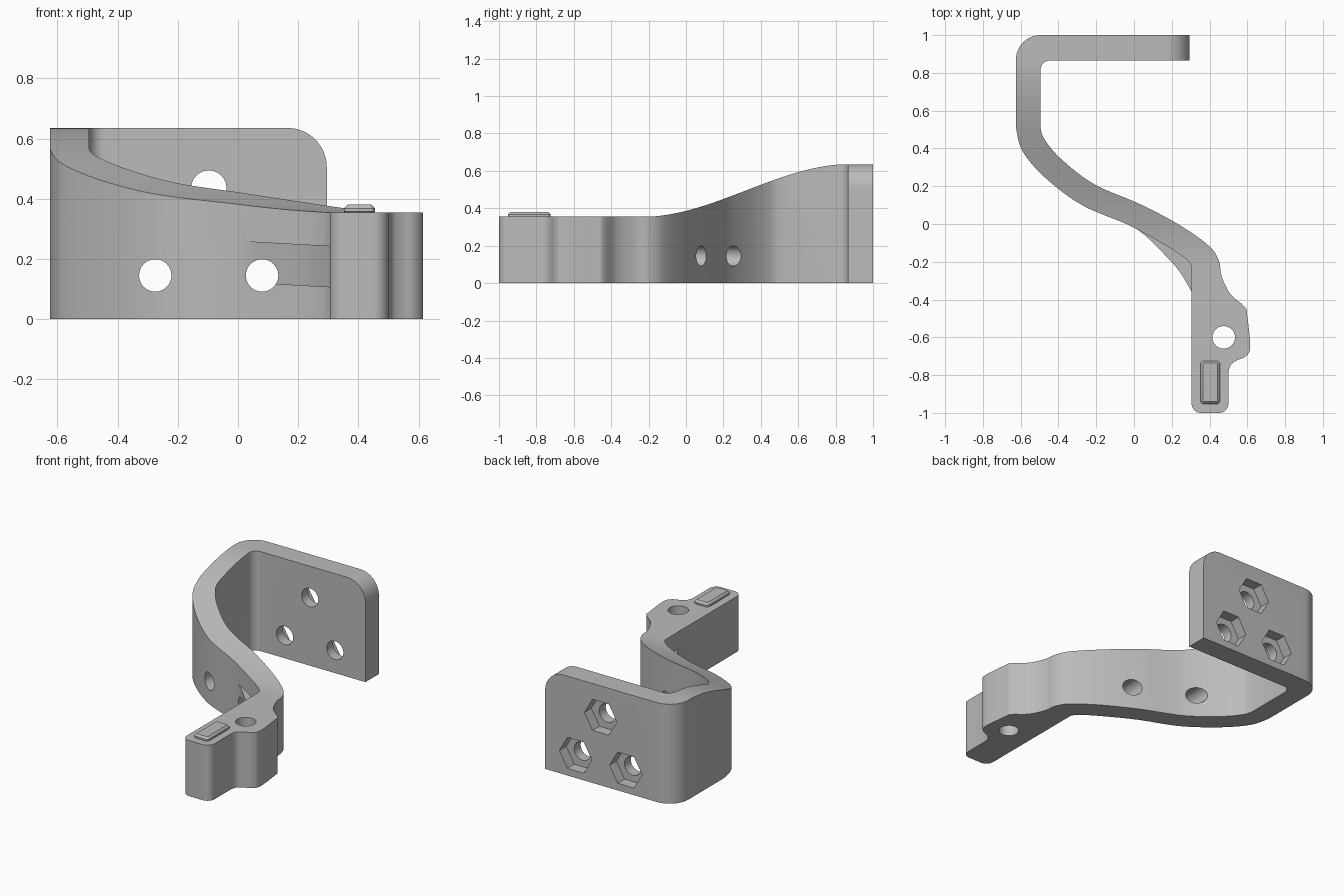
import bpy, bmesh
from math import cos, sin, radians
from mathutils import Vector

if "Cube" in bpy.data.objects:
    bpy.data.objects.remove(bpy.data.objects["Cube"])

grey = bpy.data.materials.new("plain grey")
grey.use_nodes = True
colour = (0.5, 0.5, 0.5, 1)
grey.diffuse_color = colour
grey.node_tree.nodes["Principled BSDF"].inputs["Base Color"].default_value = colour


def arc(cx, cy, r, start, end, n=10):
    angles = [radians(start + (end - start) * i / n) for i in range(n + 1)]
    return [(cx + r * cos(a), cy + r * sin(a)) for a in angles]


def spline(points, steps=6):
    """Smooth curve through all the points."""
    p = [Vector(q) for q in points]
    p = [p[0]] + p + [p[-1]]
    out = []
    for a, b, c, d in zip(p, p[1:], p[2:], p[3:]):
        for i in range(steps):
            t = i / steps
            v = b + (c - a) * t / 2 + (a * 2 - b * 5 + c * 4 - d) * t**2 / 2
            v += (b * 3 - a - c * 3 + d) * t**3 / 2
            out.append(tuple(v))
    return out + [tuple(p[-1])]


def prism(name, points, axis, low, high):
    """Extrude a flat profile along the given axis."""
    place = {"X": lambda a, b: (low, a, b),
             "Y": lambda a, b: (a, low, b),
             "Z": lambda a, b: (a, b, low)}[axis]
    bm = bmesh.new()
    face = bm.faces.new([bm.verts.new(place(a, b)) for a, b in points])
    new = bmesh.ops.extrude_face_region(bm, geom=[face])["geom"]
    shift = Vector([(high - low) * (axis == k) for k in "XYZ"])
    bmesh.ops.translate(bm, vec=shift,
                        verts=[g for g in new if isinstance(g, bmesh.types.BMVert)])
    bmesh.ops.recalc_face_normals(bm, faces=bm.faces)
    mesh = bpy.data.meshes.new(name)
    bm.to_mesh(mesh)
    bm.free()
    mesh.materials.append(grey)
    ob = bpy.data.objects.new(name, mesh)
    bpy.context.collection.objects.link(ob)
    return ob


def activate(ob):
    bpy.ops.object.select_all(action="DESELECT")
    ob.select_set(True)
    bpy.context.view_layer.objects.active = ob


def combine(ob, other, operation):
    mod = ob.modifiers.new("combine", "BOOLEAN")
    mod.operation, mod.solver, mod.object = operation, "EXACT", other
    activate(ob)
    bpy.ops.object.modifier_apply(modifier=mod.name)
    bpy.data.objects.remove(other)


def cut_hole(ob, points, axis, low, high):
    combine(ob, prism("cutter", points, axis, low, high), "DIFFERENCE")


# Bracket outline seen from above: rear plate, curved arm, front foot
arm_outer = spline([(-0.625, 0.51), (-0.59, 0.385), (-0.47, 0.245), (-0.275, 0.1),
                    (-0.03, -0.005), (0.17, -0.115), (0.275, -0.185), (0.305, -0.225)])
arm_inner = spline([(0.5, -0.78), (0.513, -0.745), (0.545, -0.722), (0.592, -0.7),
                    (0.615, -0.65), (0.6, -0.49), (0.587, -0.44), (0.51, -0.37),
                    (0.463, -0.275), (0.45, -0.196), (0.397, -0.116), (0.24, -0.005),
                    (0.03, 0.106), (-0.21, 0.21), (-0.386, 0.344), (-0.475, 0.45),
                    (-0.495, 0.51)])
outline = ([(0.295, 0.865), (0.295, 1)] + arc(-0.495, 0.87, 0.13, 90, 180) + arm_outer
           + arc(0.355, -0.95, 0.05, 180, 270) + arc(0.45, -0.95, 0.05, 270, 360)
           + arm_inner + arc(-0.445, 0.815, 0.05, 180, 90))
bracket = prism("bracket", outline, "Z", 0, 0.8)

# Sloping top edge: low at the foot, rising to the rear plate
low_z, high_z, y0, y1 = 0.355, 0.635, -0.2, 0.84
slope = []
for i in range(33):
    t = i / 32
    ease = 0.85 * t * t * (3 - 2 * t) + 0.15 * t
    slope.append((y0 + (y1 - y0) * t, low_z + (high_z - low_z) * ease))
profile = [(-1.2, -0.1), (-1.2, low_z)] + slope + [(1.2, high_z), (1.2, -0.1)]
combine(bracket, prism("cutter", profile, "X", -1, 1), "INTERSECT")

# Rounded top corner of the rear plate
corner = arc(0.165, 0.505, 0.13, 0, 90, 16) + [(0.165, 0.7), (0.35, 0.7), (0.35, 0.505)]
cut_hole(bracket, corner, "Y", 0.8, 1.1)

# Gusset between the arm and the foot
gusset_edge = spline([(-0.06, 0.02), (0.05, -0.053), (0.16, -0.16), (0.24, -0.25),
                      (0.306, -0.36)])
gusset = prism("gusset", gusset_edge + [(0.36, -0.36), (0.36, -0.17), (0.2, -0.05),
                                        (0, 0.05)], "Z", 0.125, 0.263)
for v in gusset.data.vertices:
    v.co.z -= 0.055 * (v.co.x + 0.05)
combine(bracket, gusset, "UNION")

# Arm holes, and plate holes with hexagonal nut pockets at the back
for x, z in ((-0.275, 0.145), (0.08, 0.145), (-0.097, 0.435)):
    if z < 0.3:
        cut_hole(bracket, arc(x, z, 0.054, 0, 345, 23), "Y", -0.5, 0.7)
    cut_hole(bracket, arc(x, z, 0.059, 0, 345, 23), "Y", 0.8, 1.1)
    cut_hole(bracket, arc(x, z, 0.115, 0, 300, 5), "Y", 0.93, 1.1)

# Upright hole through the foot
cut_hole(bracket, arc(0.475, -0.6, 0.06, 0, 345, 23), "Z", -0.1, 0.5)

# Raised pad on the foot
pad_outline = (arc(0.37, -0.935, 0.018, 180, 270, 4) + arc(0.437, -0.935, 0.018, 270, 360, 4)
               + arc(0.437, -0.743, 0.018, 0, 90, 4) + arc(0.37, -0.743, 0.018, 90, 180, 4))
pad = prism("raised_pad", pad_outline, "Z", 0.345, 0.38)
bevel = pad.modifiers.new("bevel", "BEVEL")
bevel.width, bevel.segments, bevel.limit_method = 0.012, 1, "ANGLE"
bevel.angle_limit = radians(50)

for ob in (bracket, pad):
    activate(ob)
    bpy.ops.object.shade_smooth_by_angle(angle=radians(30))
